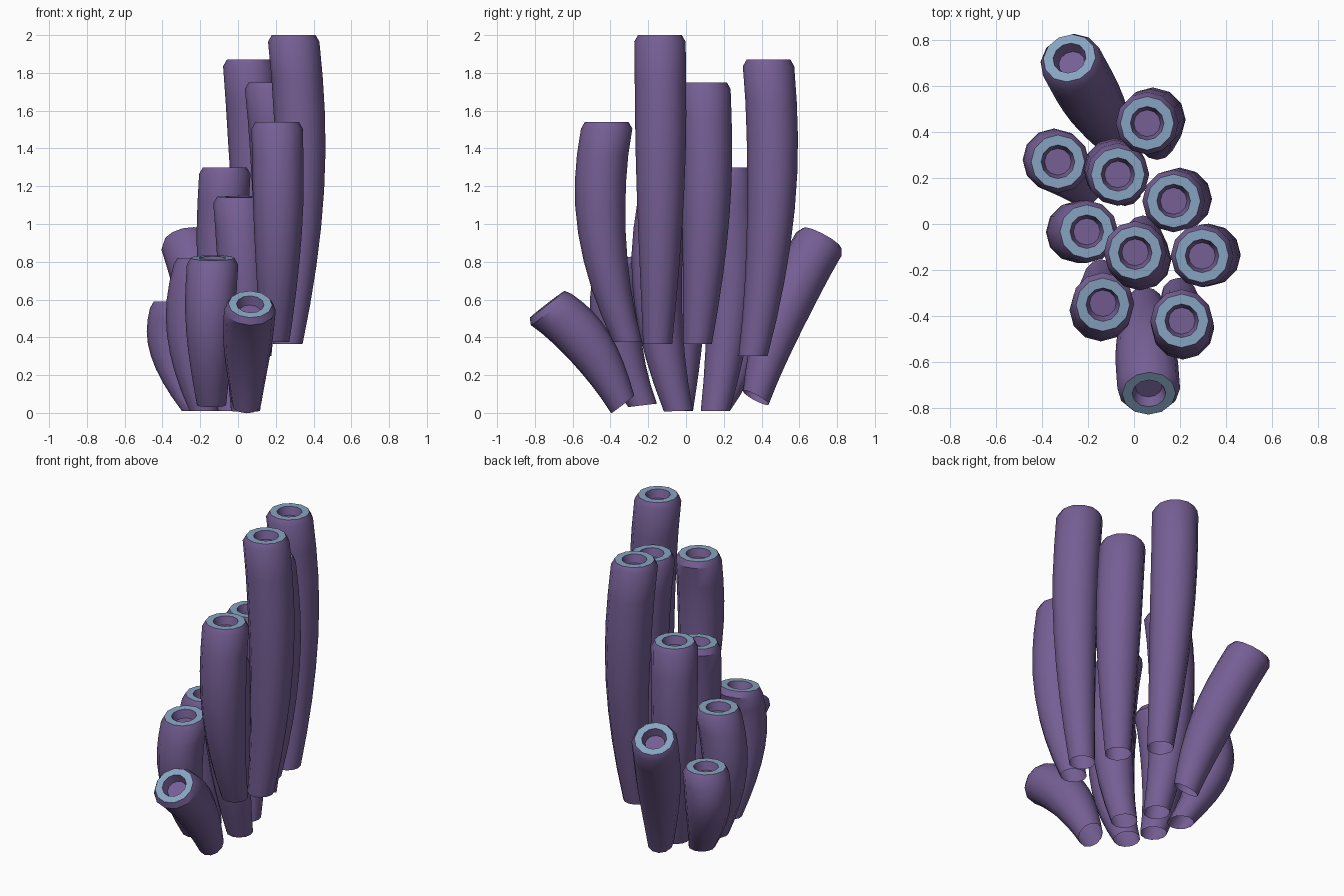
import bpy, bmesh, math
from mathutils import Vector

if "Cube" in bpy.data.objects:
    bpy.data.objects.remove(bpy.data.objects["Cube"])


def material(name, rgb):
    m = bpy.data.materials.new(name)
    m.diffuse_color = (*rgb, 1)
    m.use_nodes = True
    m.node_tree.nodes["Principled BSDF"].inputs["Base Color"].default_value = m.diffuse_color
    return m


PURPLE = material("purple skin", (0.18, 0.115, 0.30))
BLUE = material("pale blue rim", (0.24, 0.37, 0.53))
SIDES, STEPS = 12, 8


def radius(t):
    # narrow foot swelling to an even tube
    return 0.077 + 0.059 * math.sin(min(t / 0.8, 1) * math.pi / 2)


def tube(name, base, mid, top, axis=(0, 0, 1)):
    base, mid, top = Vector(base), Vector(mid), Vector(top)
    n = Vector(axis).normalized()
    u = Vector((0, 1, 0)).cross(n).normalized()
    v = n.cross(u)
    shoulder = top - n * 0.035
    bm = bmesh.new()

    def ring(c, r):
        return [bm.verts.new(c + r * (u * math.cos(a) + v * math.sin(a)))
                for a in (2 * math.pi * i / SIDES for i in range(SIDES))]

    # curved outer wall through base, middle and shoulder
    rings = []
    for i in range(STEPS + 1):
        t = i / STEPS
        c = (base * (2 * (t - .5) * (t - 1)) + mid * (4 * t * (1 - t))
             + shoulder * (2 * t * (t - .5)))
        rings.append(ring(c, radius(t)))
    # bevelled lip, flat rim and recessed mouth
    for depth, r in ((0, .116), (0, .073), (.05, .058)):
        rings.append(ring(top - n * depth, r))
    for k, (a, b) in enumerate(zip(rings, rings[1:])):
        for i in range(SIDES):
            j = (i + 1) % SIDES
            f = bm.faces.new((a[i], a[j], b[j], b[i]))
            f.material_index = 1 if k == STEPS + 1 else 0
    bm.faces.new(rings[-1])
    me = bpy.data.meshes.new(name)
    bm.to_mesh(me)
    bm.free()
    me.materials.append(PURPLE)
    me.materials.append(BLUE)
    ob = bpy.data.objects.new(name, me)
    bpy.context.collection.objects.link(ob)
    bpy.context.view_layer.objects.active = ob
    ob.select_set(True)
    bpy.ops.object.shade_smooth_by_angle(angle=math.radians(35))
    ob.select_set(False)


# tall upper tubes
tube("tall_tube_right", (.265, -.15, .365), (.33, -.135, 1.18), (.295, -.138, 2.0))
tube("tall_tube_back", (.10, .355, .30), (.097, .45, 1.08), (.057, .437, 1.87))
tube("tall_tube_centre", (.17, .06, .365), (.208, .105, 1.05), (.172, .10, 1.75))
tube("tall_tube_front", (.195, -.31, .375), (.212, -.445, .95), (.207, -.42, 1.54))

# middle tubes
tube("middle_tube_back", (-.04, .155, .01), (-.083, .235, .65), (-.07, .215, 1.30))
tube("middle_tube_centre", (.04, -.04, .01), (.035, -.148, .58), (.005, -.125, 1.145),
     (0, -.04, 1))

# short tubes
tube("short_tube_left", (-.18, -.04, .01), (-.25, -.036, .41), (-.205, -.033, .82))
tube("short_tube_front", (-.14, -.23, .04), (-.148, -.365, .43), (-.135, -.35, .82),
     (0, -.12, 1))
tube("short_tube_back", (-.22, .155, .01), (-.335, .262, .30), (-.33, .27, .59))

# leaning tubes
tube("leaning_tube_front", (.045, -.335, .045), (.05, -.505, .345), (.065, -.735, .575),
     (.03, -.61, .79))
tube("leaning_tube_back", (-.08, .37, .08), (-.16, .50, .49), (-.28, .72, .925),
     (-.2, .46, .86))
